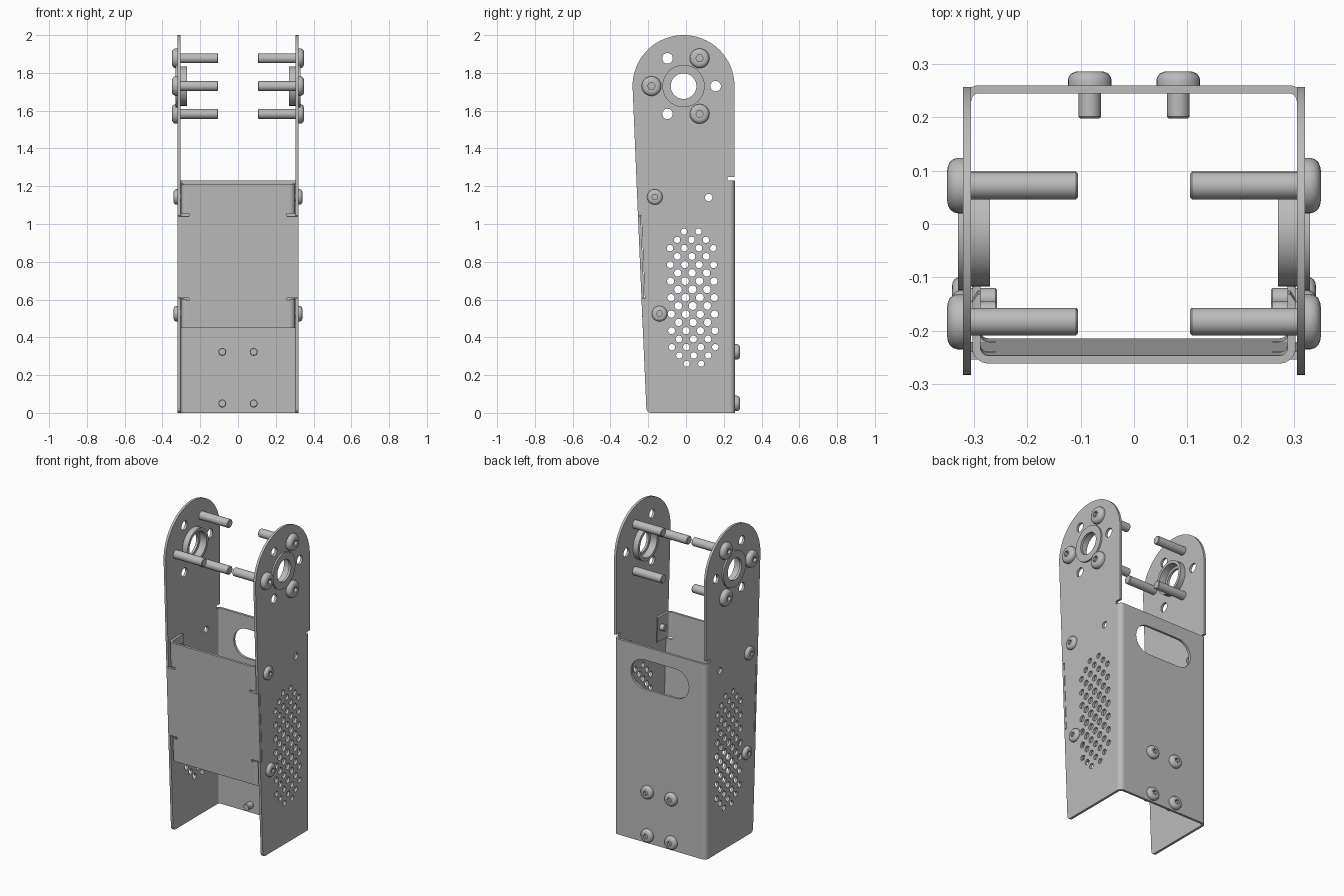
import bpy, bmesh
from math import sin, cos, pi, radians, hypot
from mathutils import Matrix, Vector

if "Cube" in bpy.data.objects:
    bpy.data.objects.remove(bpy.data.objects["Cube"], do_unlink=True)

metal = bpy.data.materials.new("grey metal")
metal.use_nodes = True
GREY = (0.5, 0.5, 0.5, 1)
metal.diffuse_color = GREY
metal.node_tree.nodes["Principled BSDF"].inputs["Base Color"].default_value = GREY

T = 0.015      # sheet thickness
W = 0.32       # half width of the bracket
BACK = 0.26    # rear face
SHELF = 1.23   # top of the back panel


def axes(x, y, z, origin=(0, 0, 0)):
    """Matrix that sends local axes to the given directions."""
    m = Matrix((x, y, z)).transposed().to_4x4()
    m.translation = Vector(origin)
    return m


def mirror(side):
    return Matrix.Diagonal((side, 1, 1, 1))


def arc(cx, cy, r, a0, a1, n):
    return [(cx + r * cos(radians(a0 + (a1 - a0) * i / n)),
             cy + r * sin(radians(a0 + (a1 - a0) * i / n))) for i in range(n + 1)]


def hole(cx, cy, r, n=16):
    return arc(cx, cy, r, 0, 360, n)[:-1]


def finish(name, bm, matrix):
    bm.transform(matrix)
    bmesh.ops.remove_doubles(bm, verts=bm.verts, dist=0.00005)
    bmesh.ops.recalc_face_normals(bm, faces=bm.faces)
    me = bpy.data.meshes.new(name)
    bm.to_mesh(me)
    bm.free()
    me.materials.clear()
    me.materials.append(metal)
    ob = bpy.data.objects.new(name, me)
    bpy.context.collection.objects.link(ob)
    bpy.ops.object.select_all(action='DESELECT')
    ob.select_set(True)
    bpy.context.view_layer.objects.active = ob
    bpy.ops.object.shade_smooth_by_angle(angle=radians(35))
    return ob


def sheet(name, loops, thick, matrix):
    """Extrude an outline with holes, centred on its plane."""
    cu = bpy.data.curves.new(name + "_outline", 'CURVE')
    cu.dimensions, cu.fill_mode, cu.extrude = '2D', 'BOTH', thick / 2
    for loop in loops:
        sp = cu.splines.new('POLY')
        sp.points.add(len(loop) - 1)
        for p, (x, y) in zip(sp.points, loop):
            p.co = (x, y, 0, 1)
        sp.use_cyclic_u = True
    tmp = bpy.data.objects.new(name + "_outline", cu)
    bpy.context.collection.objects.link(tmp)
    me = bpy.data.meshes.new_from_object(
        tmp.evaluated_get(bpy.context.evaluated_depsgraph_get()))
    bm = bmesh.new()
    bm.from_mesh(me)
    bpy.data.objects.remove(tmp, do_unlink=True)
    bpy.data.meshes.remove(me)
    return finish(name, bm, matrix)


def lathe(name, profile, matrix, n=24, hexed=(), closed=False):
    """Spin (radius, height) points; rings listed in hexed become hexagons."""
    bm = bmesh.new()
    rings = []
    for i, (r, z) in enumerate(profile):
        ring = []
        for k in range(n):
            a = 2 * pi * k / n
            f = cos(pi / 6) / cos(a % (pi / 3) - pi / 6) if i in hexed else 1
            ring.append(bm.verts.new((r * f * cos(a), r * f * sin(a), z)))
        rings.append(ring)
    pairs = list(zip(rings, rings[1:]))
    if closed:
        pairs.append((rings[-1], rings[0]))
    else:
        bm.faces.new(rings[0])
        bm.faces.new(rings[-1])
    for a, b in pairs:
        for k in range(n):
            j = (k + 1) % n
            bm.faces.new((a[k], a[j], b[j], b[k]))
    return finish(name, bm, matrix)


def screw(name, R, h, r, length, matrix):
    """Button head screw with hex socket; head sits on local z = 0."""
    c = r * 0.15
    prof = [(r - c, -length), (r, -length + c), (r, 0), (R, 0), (R, h * 0.35),
            (R * 0.96, h * 0.6), (R * 0.86, h * 0.83), (R * 0.7, h * 0.96),
            (R * 0.55, h), (R * 0.38, h), (R * 0.38, h * 0.4)]
    lathe(name, prof, matrix, hexed=(9, 10))


# Side plate outline in (y, z)
CY, CZ, R = -0.013, 1.73, 0.27


def front_y(z):
    return -0.21 - 0.0425 * z


NOTCH_LO, NOTCH_HI = 0.605, 1.045
outline = [(0.23, 0), (0.23, SHELF), (0.22, SHELF), (0.22, SHELF + 0.02),
           (CY + R, SHELF + 0.02)]
outline += arc(CY, CZ, R, 0, 180, 40)
outline += [(front_y(NOTCH_HI), NOTCH_HI), (front_y(NOTCH_HI) + 0.018, NOTCH_HI),
            (front_y(NOTCH_LO) + 0.018, NOTCH_LO), (front_y(NOTCH_LO), NOTCH_LO)]
outline += arc(-0.185, 0.025, 0.025, 180, 270, 6)

loops = [outline, hole(CY, CZ, 0.1, 40), hole(0.12, 1.14, 0.02)]
bolts = [(CY + 0.17 * cos(radians(a)), CZ + 0.17 * sin(radians(a)))
         for a in range(0, 360, 60)]
loops += [hole(y, z, 0.028, 20) for y, z in bolts[::2]]

# Ventilation holes: staggered rows, smaller away from the centre
for k in range(-8, 9):
    z = 0.61 + k * 0.0437
    count = 2 if abs(k) == 8 else 3 if k % 2 else 4
    for i in range(count):
        dy = (i - (count - 1) / 2) * 0.0765
        y = 0.035 + dy - 0.0195 * (z - 0.61)
        loops.append(hole(y, z, 0.0222 - 0.018 * hypot(dy * 1.2, (z - 0.61) * 0.9), 12))

# Front cover frame, tilted with the front edges
tilt = Vector((0, -0.0425, 1)).normalized()
inward = Vector((0, 1, 0.0425)).normalized()
ORIGIN = Vector((0, front_y(0.825), 0.825))
RIGHT = Vector((1, 0, 0))

for side, tag in ((1, "left"), (-1, "right")):
    m = mirror(side)
    out = m @ axes((0, 1, 0), (0, 0, 1), (1, 0, 0))
    sheet("side_plate_" + tag, loops, T,
          out @ Matrix.Translation((0, 0, W - T / 2)))

    # Rounded rear bend
    bend = arc(W - 0.03, BACK - 0.03, 0.03, 0, 90, 8) + \
        arc(W - 0.03, BACK - 0.03, 0.015, 90, 0, 8)
    sheet("rear_bend_" + tag, [bend], SHELF,
          m @ Matrix.Translation((0, 0, SHELF / 2)))

    # Bearing ring
    ring = [(0.068, 0.33), (0.112, 0.33), (0.112, W), (0.104, W), (0.104, 0.27),
            (0.085, 0.27), (0.085, 0.315), (0.068, 0.315)]
    lathe("bearing_ring_" + tag, ring, out @ Matrix.Translation((CY, CZ, 0)),
          n=40, closed=True)

    # Long horn bolts and short cover screws
    for i, (y, z) in enumerate(bolts[1::2]):
        screw(f"horn_bolt_{tag}_{i}", 0.052, 0.03, 0.026, 0.215,
              out @ Matrix.Translation((y, z, W)))
    for part, y, z in (("upper", -0.165, 1.143), ("lower", -0.14, 0.525)):
        screw(f"cover_screw_{part}_{tag}", 0.041, 0.021, 0.02, 0.063,
              out @ Matrix.Translation((y, z, W)))

    # Bent mounting flanges of the cover
    flange = arc(0.273, 0.03, 0.03, -90, 0, 8) + \
        [(0.303, 0.115), (0.293, 0.13), (0.288, 0.13)] + \
        arc(0.273, 0.03, 0.015, 0, -90, 8)
    for part, z0 in (("upper", 0.307), ("lower", -0.299)):
        place = axes(RIGHT, inward, tilt, ORIGIN + tilt * z0)
        sheet(f"cover_flange_{part}_{tag}", [flange], 0.153, m @ place)

# Back panel with obround cable slot
wx = W - 0.03
slot = arc(0.11, 1.055, 0.092, -90, 90, 14) + arc(-0.11, 1.055, 0.092, 90, 270, 14)
sheet("back_panel", [[(-wx, 0), (wx, 0), (wx, SHELF), (-wx, SHELF)], slot], T,
      axes((1, 0, 0), (0, 0, 1), (0, -1, 0), (0, BACK - T / 2, 0)))

# Back panel screws
for x in (-0.083, 0.083):
    for z in (0.05, 0.323):
        screw("back_screw", 0.041, 0.026, 0.021, 0.062,
              axes((1, 0, 0), (0, 0, -1), (0, 1, 0), (x, BACK, z)))

# Front cover: wide middle, relief slits, narrower ends
half = [(0.273, -0.375), (0.273, -0.23), (0.26, -0.23), (0.26, -0.216),
        (W, -0.216), (W, 0.216), (0.26, 0.216), (0.26, 0.23),
        (0.273, 0.23), (0.273, 0.384)]
cover = half + [(-x, z) for x, z in reversed(half)]
sheet("front_cover", [cover], T,
      axes(RIGHT, tilt, -inward, ORIGIN + inward * T / 2))
